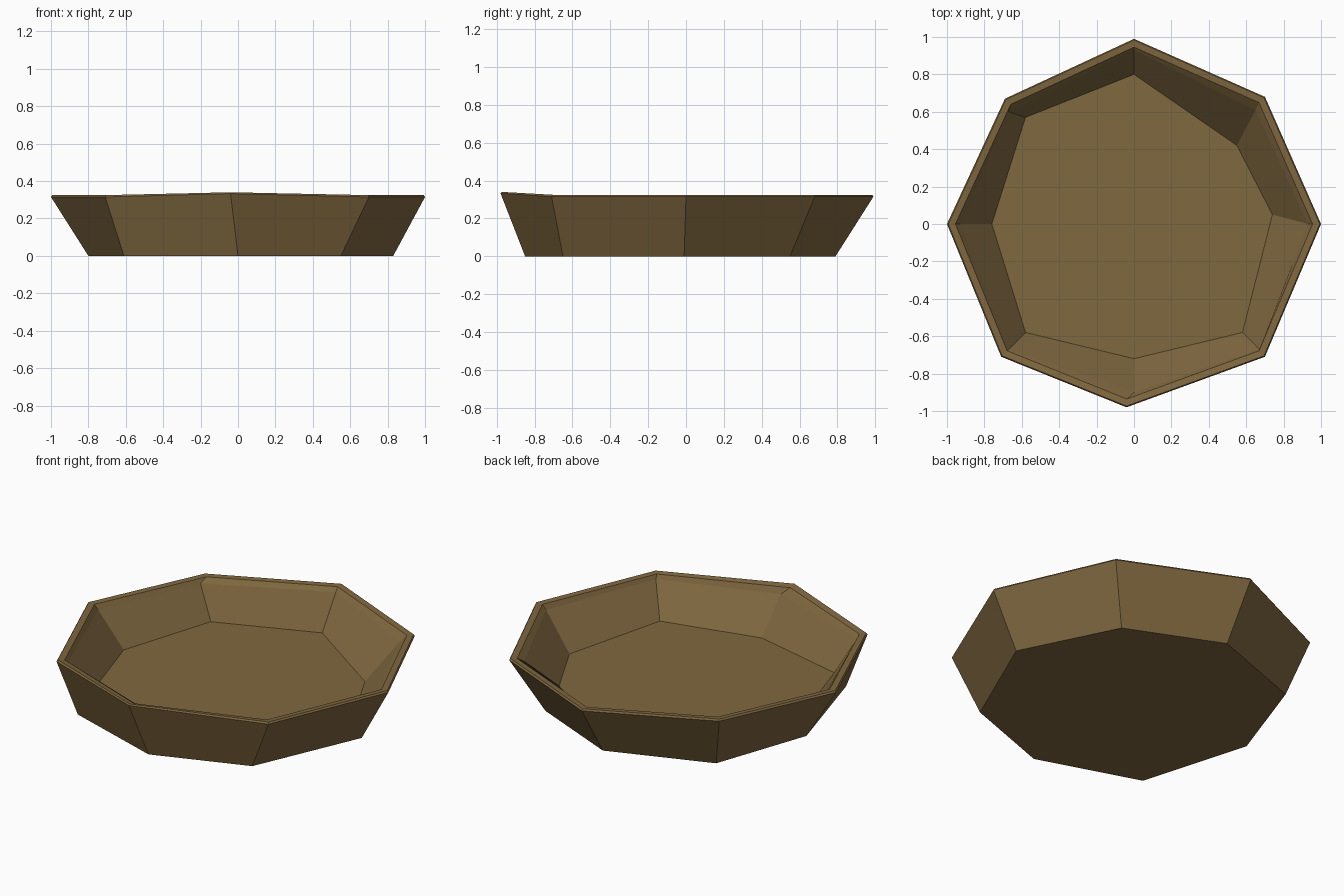
import bpy, bmesh

if "Cube" in bpy.data.objects:
    bpy.data.objects.remove(bpy.data.objects["Cube"])

# Hand-carved octagonal bowl: corners run counter-clockwise from +x
RIM = [(1, 0), (.70, .68), (0, .99), (-.69, .67), (-1, 0), (-.71, -.71), (-.04, -.98), (.70, -.71)]
LIP = [(.93, 0), (.65, .61), (0, .93), (-.67, .60), (-.93, 0), (-.67, -.67), (0, -.90), (.67, -.67)]
BASE = [(.83, -.01), (.55, .55), (0, .79), (-.60, .57), (-.80, 0), (-.61, -.65), (0, -.85), (.55, -.65)]
FLOOR = [(.74, .05), (.55, .42), (0, .80), (-.58, .57), (-.76, 0), (-.58, -.58), (0, -.72), (.58, -.58)]
FRONT = 6  # this rim corner is slightly raised


def ring(bm, pts, z, scale=1.0, lift=0.0):
    return [bm.verts.new((x * scale, y * scale, z + (lift if i == FRONT else 0)))
            for i, (x, y) in enumerate(pts)]


wood = bpy.data.materials.new("brown wood")
wood.diffuse_color = (0.216, 0.138, 0.051, 1)
wood.use_nodes = True
wood.node_tree.nodes["Principled BSDF"].inputs["Base Color"].default_value = wood.diffuse_color

bm = bmesh.new()
rings = [
    ring(bm, BASE, 0),                     # underside
    ring(bm, RIM, .315, 1, .018),          # outer wall top
    ring(bm, RIM, .325, .993, .015),       # rim edge
    ring(bm, RIM, .322, .955, .008),       # flat lip
    ring(bm, LIP, .295),                   # inner chamfer
    ring(bm, FLOOR, .10),                  # inner floor
]
for a, b in zip(rings, rings[1:]):
    for i in range(8):
        j = (i + 1) % 8
        bm.faces.new((a[i], a[j], b[j], b[i]))
bm.faces.new(rings[0][::-1])
bm.faces.new(rings[-1])
bmesh.ops.recalc_face_normals(bm, faces=bm.faces)

mesh = bpy.data.meshes.new("bowl")
bm.to_mesh(mesh)
bm.free()
mesh.materials.append(wood)
bpy.context.collection.objects.link(bpy.data.objects.new("bowl", mesh))
